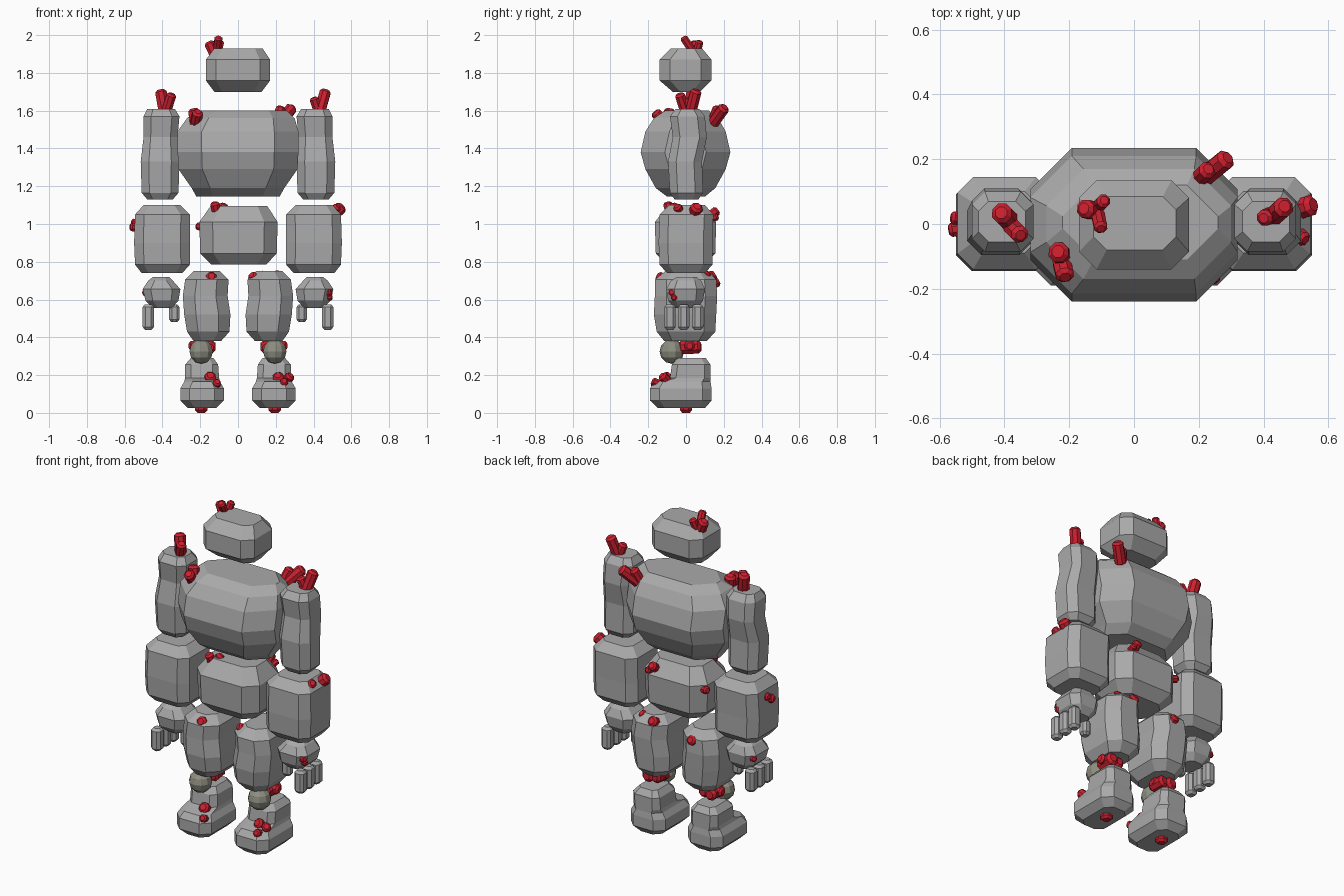
import bpy, bmesh, math
from mathutils import Vector


def material(name, rgb):
    m = bpy.data.materials.new(name)
    m.diffuse_color = (*rgb, 1)
    return m


STONE = material("stone grey", (0.40, 0.40, 0.40))
RED = material("crystal red", (0.62, 0.014, 0.028))
JOINT = material("joint olive grey", (0.27, 0.27, 0.22))


def finish(name, bm, mat):
    bmesh.ops.recalc_face_normals(bm, faces=bm.faces)
    mesh = bpy.data.meshes.new(name)
    bm.to_mesh(mesh)
    bm.free()
    mesh.materials.append(mat)
    ob = bpy.data.objects.new(name, mesh)
    bpy.context.collection.objects.link(ob)
    return ob


def skin(bm, loops):
    """Bridge equal-length point loops and cap both ends."""
    rows = [[bm.verts.new(p) for p in loop] for loop in loops]
    n = len(rows[0])
    for a, b in zip(rows, rows[1:]):
        for i in range(n):
            j = (i + 1) % n
            bm.faces.new((a[i], a[j], b[j], b[i]))
    bm.faces.new(rows[0])
    bm.faces.new(rows[-1])


def block(name, rings, cx=0.0, side=1, cut=0.3, mat=STONE):
    """Chamfered boulder; each ring is z, x0, x1, y0, y1."""
    bm = bmesh.new()
    loops = []
    for z, x0, x1, y0, y1 in rings:
        c, d = cut * (x1 - x0) / 2, cut * (y1 - y0) / 2
        # equal corner cuts on long blocks
        c = d = min(max(c, d), 0.45 * (x1 - x0), 0.45 * (y1 - y0))
        pts = [(x0 + c, y0), (x1 - c, y0), (x1, y0 + d), (x1, y1 - d),
               (x1 - c, y1), (x0 + c, y1), (x0, y1 - d), (x0, y0 + d)]
        loops.append([(side * (cx + x), y, z) for x, y in pts])
    skin(bm, loops)
    return finish(name, bm, mat)


def crystals(name, rods):
    """Cluster of blunt eight-sided rods: start, end, radius."""
    bm = bmesh.new()
    for start, end, r in rods:
        a, b = Vector(start), Vector(end)
        axis = (b - a).normalized()
        u = axis.orthogonal().normalized()
        v = axis.cross(u)
        tip = min(0.4 * r, 0.25 * (b - a).length)
        loops = []
        for p, s in ((a, 0.6), (a + axis * tip, 1), (b - axis * tip, 1), (b, 0.6)):
            loops.append([p + (u * math.cos(t) + v * math.sin(t)) * r * s
                          for t in (math.pi * (k + 0.5) / 4 for k in range(8))])
        skin(bm, loops)
    return finish(name, bm, RED)


# Head, chest and pelvis
block("head", [(1.70, -0.125, 0.125, -0.07, 0.075), (1.76, -0.17, 0.17, -0.14, 0.135),
               (1.87, -0.17, 0.17, -0.14, 0.135), (1.93, -0.125, 0.13, -0.08, 0.085)], cut=0.32)
block("chest", [(1.145, -0.22, 0.22, -0.10, 0.10), (1.19, -0.245, 0.245, -0.16, 0.155),
                (1.29, -0.315, 0.315, -0.215, 0.21), (1.38, -0.32, 0.32, -0.24, 0.235),
                (1.49, -0.32, 0.32, -0.215, 0.21), (1.56, -0.27, 0.30, -0.17, 0.17),
                (1.60, -0.22, 0.26, -0.11, 0.12)], cut=0.40)
block("pelvis", [(0.785, -0.14, 0.15, -0.105, 0.10), (0.845, -0.20, 0.205, -0.16, 0.155),
                 (1.01, -0.205, 0.21, -0.165, 0.16), (1.095, -0.145, 0.155, -0.10, 0.10)], cut=0.34)

# Arms, legs and feet, mirrored
for side, label in ((-1, "left"), (1, "right")):
    block(label + "_upper_arm",
          [(1.13, 0.345, 0.48, -0.06, 0.065), (1.165, 0.315, 0.51, -0.085, 0.09),
           (1.33, 0.31, 0.515, -0.095, 0.085), (1.46, 0.32, 0.50, -0.07, 0.11),
           (1.57, 0.31, 0.50, -0.085, 0.10), (1.61, 0.335, 0.48, -0.055, 0.07)],
          side=side, cut=0.42)
    block(label + "_forearm",
          [(0.74, 0.295, 0.51, -0.10, 0.10), (0.785, 0.255, 0.545, -0.14, 0.14),
           (0.90, 0.255, 0.55, -0.145, 0.14), (1.05, 0.255, 0.545, -0.14, 0.145),
           (1.10, 0.305, 0.50, -0.09, 0.10)], side=side, cut=0.33)
    block(label + "_hand",
          [(0.555, 0.35, 0.45, -0.06, 0.06), (0.595, 0.315, 0.49, -0.095, 0.09),
           (0.655, 0.305, 0.505, -0.105, 0.10), (0.70, 0.345, 0.475, -0.08, 0.08),
           (0.72, 0.365, 0.45, -0.05, 0.055)], side=side, cut=0.42)
    digits = [("finger_%d" % (i + 1), 0.475, y, 0.44, 0.575)
              for i, y in enumerate((-0.085, -0.012, 0.062))] + [("thumb", 0.337, -0.012, 0.48, 0.575)]
    for part, x, y, z0, z1 in digits:
        r = 0.027 if part == "thumb" else 0.030
        block(label + "_" + part,
              [(z, x - s, x + s, y - s, y + s) for z, s in
               ((z0, r * .6), (z0 + .015, r), (z1 - .015, r), (z1, r * .6))],
              side=side, cut=0.5)
    block(label + "_thigh",
          [(0.38, 0.09, 0.235, -0.115, 0.11), (0.43, 0.045, 0.27, -0.155, 0.155),
           (0.52, 0.04, 0.285, -0.17, 0.16), (0.62, 0.055, 0.292, -0.165, 0.165),
           (0.705, 0.05, 0.28, -0.165, 0.16), (0.75, 0.095, 0.235, -0.11, 0.115)],
          side=side, cut=0.38)
    block(label + "_foot",
          [(0.025, 0.115, 0.265, -0.15, 0.10), (0.065, 0.075, 0.305, -0.19, 0.135),
           (0.13, 0.075, 0.305, -0.19, 0.135), (0.165, 0.095, 0.285, -0.165, 0.13),
           (0.185, 0.10, 0.28, -0.085, 0.13), (0.255, 0.105, 0.28, -0.075, 0.13),
           (0.29, 0.13, 0.25, -0.045, 0.105)], side=side, cut=0.30)
    # Ankle ball with a cluster behind it
    bm = bmesh.new()
    bmesh.ops.create_uvsphere(bm, u_segments=10, v_segments=6, radius=0.065)
    bmesh.ops.translate(bm, verts=bm.verts, vec=(side * 0.195, -0.075, 0.325))
    finish(label + "_ankle_ball", bm, JOINT)
    s = side
    crystals(label + "_ankle_crystals",
             [((s * 0.15, -0.03, 0.345), (s * 0.16, 0.07, 0.35), 0.035),
              ((s * 0.20, -0.04, 0.345), (s * 0.21, 0.08, 0.35), 0.038),
              ((s * 0.12, 0.01, 0.355), (s * 0.26, 0.02, 0.355), 0.028)])
    crystals(label + "_sole_crystal", [((s * 0.195, 0, 0.0), (s * 0.195, 0, 0.06), 0.035)])

# Crystal clusters on top of the body
crystals("head_crystals", [((-0.12, 0.04, 1.89), (-0.155, 0.048, 1.965), 0.030),
                           ((-0.11, 0.055, 1.90), (-0.092, 0.073, 1.97), 0.022),
                           ((-0.115, 0.045, 1.90), (-0.102, -0.015, 1.99), 0.022)])
crystals("left_shoulder_crystals", [((-0.385, 0.01, 1.57), (-0.41, 0.035, 1.71), 0.033),
                                    ((-0.385, 0.0, 1.58), (-0.35, -0.035, 1.69), 0.028)])
crystals("right_shoulder_crystals", [((0.425, 0.02, 1.57), (0.465, 0.055, 1.71), 0.032),
                                     ((0.43, 0.03, 1.58), (0.40, 0.018, 1.67), 0.026)])
crystals("chest_front_crystals", [((-0.22, -0.10, 1.51), (-0.235, -0.085, 1.61), 0.033),
                                  ((-0.225, -0.11, 1.53), (-0.212, -0.165, 1.595), 0.030)])
crystals("chest_back_crystals", [((0.21, 0.14, 1.53), (0.29, 0.205, 1.62), 0.032),
                                 ((0.20, 0.14, 1.54), (0.23, 0.17, 1.62), 0.028)])

# Clusters on pelvis and forearms
crystals("pelvis_front_crystals", [((-0.11, -0.08, 1.05), (-0.125, -0.10, 1.115), 0.026),
                                   ((-0.09, -0.07, 1.06), (-0.07, -0.055, 1.105), 0.028)])
crystals("pelvis_back_crystals", [((0.11, 0.11, 1.03), (0.11, 0.17, 1.075), 0.026),
                                  ((0.13, 0.11, 1.02), (0.14, 0.17, 1.04), 0.020),
                                  ((-0.17, 0.09, 0.98), (-0.22, 0.11, 0.99), 0.022)])
crystals("right_forearm_crystals", [((0.49, 0.04, 1.04), (0.555, 0.06, 1.095), 0.034),
                                    ((0.49, -0.02, 1.05), (0.53, -0.05, 1.095), 0.024)])
crystals("left_forearm_crystals", [((-0.52, -0.01, 0.98), (-0.572, -0.02, 0.985), 0.024),
                                   ((-0.52, 0.015, 1.0), (-0.565, 0.02, 1.01), 0.022)])

# Clusters on thighs, hands and feet
crystals("left_thigh_crystals", [((-0.145, -0.10, 0.70), (-0.14, -0.155, 0.725), 0.030),
                                 ((-0.15, 0.12, 0.67), (-0.15, 0.175, 0.70), 0.028)])
crystals("right_thigh_crystals", [((0.10, -0.06, 0.70), (0.07, -0.10, 0.73), 0.026),
                                  ((0.12, 0.10, 0.70), (0.12, 0.155, 0.735), 0.030),
                                  ((0.20, 0.08, 0.70), (0.21, 0.12, 0.745), 0.024)])
crystals("right_hand_crystals", [((0.45, -0.06, 0.63), (0.495, -0.075, 0.64), 0.022),
                                 ((0.45, -0.06, 0.615), (0.50, -0.065, 0.61), 0.017)])
crystals("left_hand_crystal", [((-0.46, 0.04, 0.63), (-0.50, 0.07, 0.64), 0.020)])
crystals("left_foot_crystals", [((-0.15, -0.07, 0.16), (-0.145, -0.125, 0.20), 0.031),
                                ((-0.12, -0.12, 0.13), (-0.11, -0.18, 0.165), 0.022)])
crystals("right_foot_crystals", [((0.22, -0.07, 0.16), (0.21, -0.12, 0.20), 0.030),
                                 ((0.25, -0.09, 0.16), (0.28, -0.13, 0.20), 0.026),
                                 ((0.24, -0.11, 0.14), (0.245, -0.18, 0.17), 0.022)])
